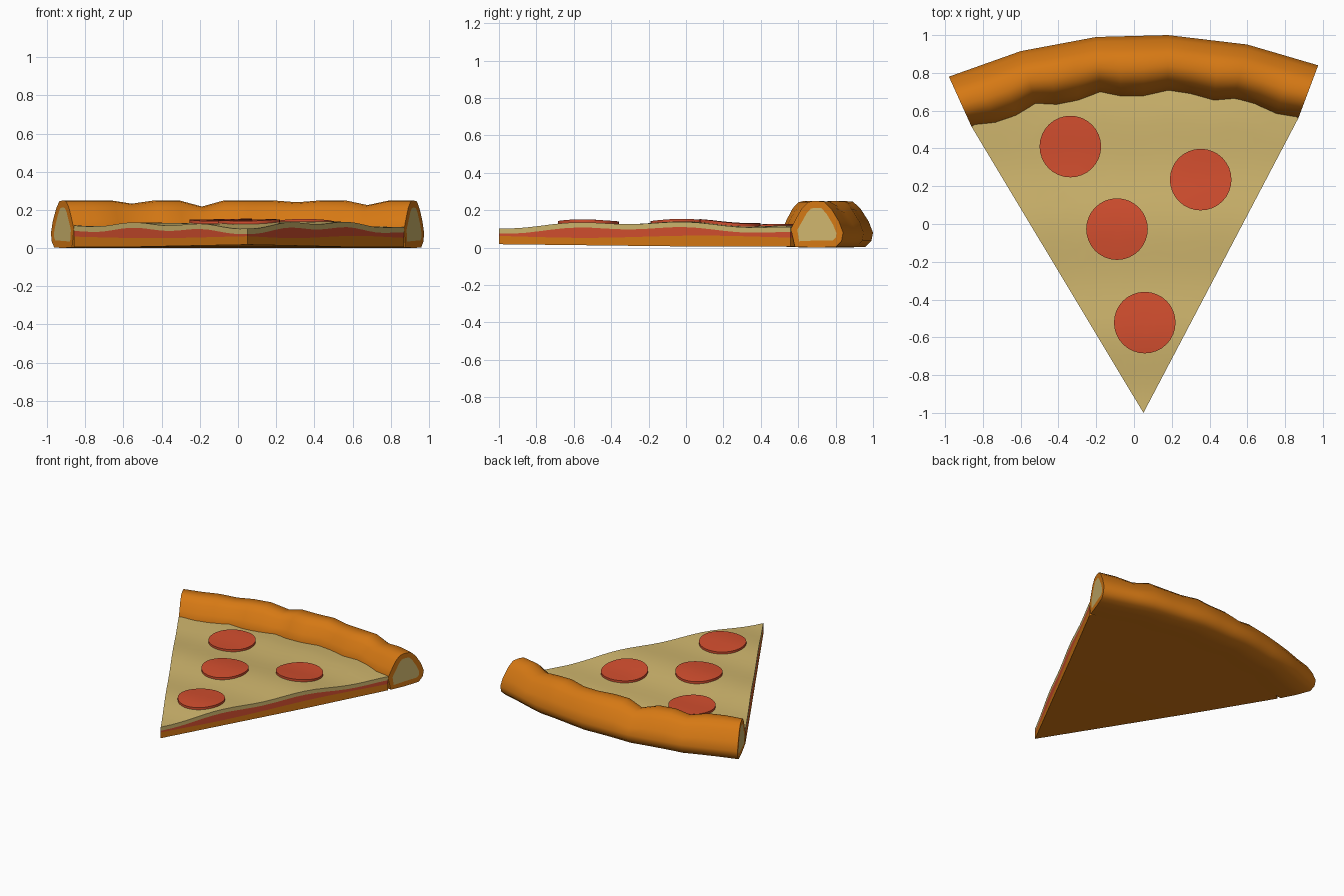
import bpy
import bmesh
import math
from mathutils import Vector

cube = bpy.data.objects.get("Cube")
if cube:
    bpy.data.objects.remove(cube, do_unlink=True)


def material(name, rgb):
    m = bpy.data.materials.new(name)
    m.use_nodes = True
    m.diffuse_color = (*rgb, 1)
    m.node_tree.nodes["Principled BSDF"].inputs["Base Color"].default_value = (*rgb, 1)
    return m


BAKED = material("baked crust", (0.67, 0.19, 0.007))
CHEESE = material("cheese", (0.63, 0.47, 0.155))
RED = material("tomato red", (0.65, 0.077, 0.028))


def finish(name, bm, mats, angle=40):
    bmesh.ops.remove_doubles(bm, verts=bm.verts, dist=0.0001)
    bmesh.ops.recalc_face_normals(bm, faces=bm.faces)
    mesh = bpy.data.meshes.new(name)
    bm.to_mesh(mesh)
    bm.free()
    for m in mats:
        mesh.materials.append(m)
    ob = bpy.data.objects.new(name, mesh)
    bpy.context.collection.objects.link(ob)
    bpy.ops.object.select_all(action='DESELECT')
    ob.select_set(True)
    bpy.context.view_layer.objects.active = ob
    bpy.ops.object.shade_smooth_by_angle(angle=math.radians(angle))
    return ob


# Plan outline: tip, wavy inner crust edge and coarser outer crust edge
TIP = Vector((0.05, -1))
INNER = [Vector(p) for p in (
    (-0.86, 0.515), (-0.73, 0.53), (-0.62, 0.57), (-0.52, 0.635),
    (-0.41, 0.63), (-0.29, 0.655), (-0.18, 0.70), (-0.07, 0.675),
    (0.05, 0.675), (0.18, 0.705), (0.30, 0.685), (0.42, 0.65),
    (0.53, 0.66), (0.64, 0.63), (0.75, 0.58), (0.87, 0.56))]
CORNERS = [Vector(p) for p in (
    (-0.98, 0.78), (-0.6, 0.915), (-0.2, 0.99), (0.18, 1.0), (0.6, 0.95), (0.975, 0.84))]
OUTER = [CORNERS[min(i // 3, 4)].lerp(CORNERS[min(i // 3, 4) + 1], i / 3 - min(i // 3, 4))
         for i in range(len(INNER))]

# Crust: rounded section swept between the two edges, with dips on top
SECTION = [(0, 0.10), (0.1, 0.155), (0.21, 0.21), (0.33, 0.243), (0.45, 0.25),
           (0.64, 0.245), (0.78, 0.205), (0.92, 0.14), (1, 0.08), (0.97, 0.035),
           (0.86, 0.004), (0.5, 0), (0.08, 0.004)]
DIPS = {3: 0.93, 6: 0.87, 10: 0.96, 13: 0.9}
bm = bmesh.new()
rings = []
for i, (a, b) in enumerate(zip(INNER, OUTER)):
    rings.append([bm.verts.new((*a.lerp(b, t), z * (DIPS.get(i, 1) if z > 0.11 else 1)))
                  for t, z in SECTION])
count = len(SECTION)
for r0, r1 in zip(rings, rings[1:]):
    for k in range(count):
        n = (k + 1) % count
        bm.faces.new((r0[k], r0[n], r1[n], r1[k]))
ends = [bm.faces.new(rings[0]), bm.faces.new(rings[-1])]
bmesh.ops.recalc_face_normals(bm, faces=bm.faces)
# Pale crumb on the cut ends
bmesh.ops.inset_individual(bm, faces=ends, thickness=0.038)
for f in ends:
    f.material_index = 1
finish("crust", bm, [BAKED, CHEESE], 50)


# Heights of the stacked layers
def cheese_top(x, y):
    return (0.105 + 0.025 * math.sin(math.pi * (y + 1) / 1.6)
            + 0.008 * math.cos(2 * math.pi * y / 0.6) + 0.004 * math.sin(5 * x))


def sauce_top(x, y):
    return cheese_top(x, y) - 0.028


def dough_top(x, y):
    return 0.058 + 0.006 * math.sin(4 * y + 2 * x)


def dough_bottom(x, y):
    return 0.006 + 0.012 * max(0, -y)


def wedge(name, low, high, mat, rows=22):
    bm = bmesh.new()
    last = len(INNER) - 1
    sheets = []
    for height in (low, high):
        grid = []
        for r in range(rows + 1):
            row = []
            for i, edge in enumerate(INNER):
                p = TIP.lerp(edge, max(r, 0.001) / rows)
                if r == rows and 0 < i < last:
                    p = edge.lerp(OUTER[i], 0.2)
                row.append(bm.verts.new((p.x, p.y, height(p.x, p.y))))
            grid.append(row)
        for r in range(rows):
            for i in range(last):
                bm.faces.new((grid[r][i], grid[r][i + 1], grid[r + 1][i + 1], grid[r + 1][i]))
        sheets.append(grid)
    lo, hi = sheets
    for r in range(rows):
        for i in (0, last):
            bm.faces.new((lo[r][i], lo[r + 1][i], hi[r + 1][i], hi[r][i]))
    for i in range(last):
        bm.faces.new((lo[rows][i], lo[rows][i + 1], hi[rows][i + 1], hi[rows][i]))
    finish(name, bm, [mat])


wedge("dough_base", dough_bottom, dough_top, BAKED)
wedge("sauce_layer", dough_top, sauce_top, RED)
wedge("cheese_layer", sauce_top, cheese_top, CHEESE)


# Round topping slices draped over the cheese
def topping(name, cx, cy, radius=0.163, sides=32):
    bm = bmesh.new()
    loops = []
    for f, lift in ((1, -0.008), (1, 0.016), (0.66, 0.017), (0.33, 0.017)):
        loop = []
        for k in range(sides):
            a = 2 * math.pi * k / sides
            x, y = cx + f * radius * math.cos(a), cy + f * radius * math.sin(a)
            loop.append(bm.verts.new((x, y, cheese_top(x, y) + lift)))
        loops.append(loop)
    for l0, l1 in zip(loops, loops[1:]):
        for k in range(sides):
            n = (k + 1) % sides
            bm.faces.new((l0[k], l0[n], l1[n], l1[k]))
    centre = bm.verts.new((cx, cy, cheese_top(cx, cy) + 0.017))
    for k in range(sides):
        bm.faces.new((loops[-1][k], loops[-1][(k + 1) % sides], centre))
    bm.faces.new(loops[0][::-1])
    finish(name, bm, [RED])


for i, (x, y) in enumerate(((-0.337, 0.41), (0.353, 0.235), (-0.09, -0.027), (0.057, -0.522))):
    topping(f"sausage_slice_{i + 1}", x, y)
